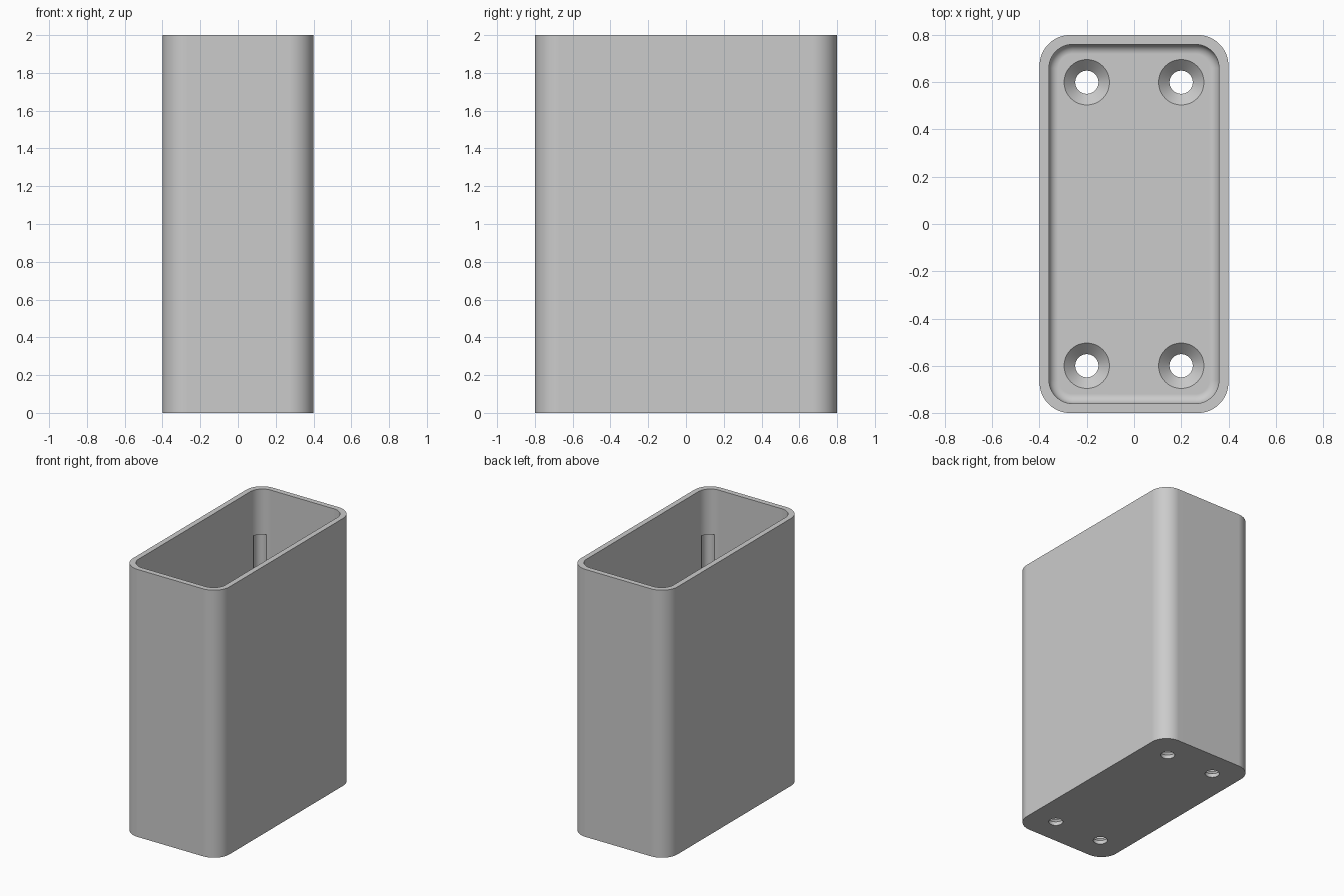
import bpy, bmesh, math

if "Cube" in bpy.data.objects:
    bpy.data.objects.remove(bpy.data.objects["Cube"])

HX, HY, H = 0.4, 0.8, 2.0
WALL, FLOOR, R, FILLET = 0.04, 0.075, 0.13, 0.04
ARC = 12

grey = bpy.data.materials.new("plain_grey")
grey.use_nodes = True
colour = (0.6, 0.6, 0.6, 1)
grey.diffuse_color = colour
grey.node_tree.nodes["Principled BSDF"].inputs["Base Color"].default_value = colour


def rounded_loop(bm, inset, radius, z):
    """Ring of vertices around a rounded rectangle."""
    cx, cy = HX - inset - radius, HY - inset - radius
    ring = []
    for q, (sx, sy) in enumerate([(1, 1), (-1, 1), (-1, -1), (1, -1)]):
        for i in range(ARC + 1):
            a = math.pi / 2 * (q + i / ARC)
            ring.append(bm.verts.new((sx * cx + radius * math.cos(a),
                                      sy * cy + radius * math.sin(a), z)))
    return ring


def circle_loop(bm, x, y, radius, z, n=48):
    return [bm.verts.new((x + radius * math.cos(2 * math.pi * i / n),
                          y + radius * math.sin(2 * math.pi * i / n), z)) for i in range(n)]


def skin(bm, rings):
    """Join consecutive rings and cap both ends."""
    for a, b in zip(rings, rings[1:]):
        for i in range(len(a)):
            j = (i + 1) % len(a)
            bm.faces.new((a[i], a[j], b[j], b[i]))
    bm.faces.new(rings[0][::-1])
    bm.faces.new(rings[-1])


def finish(bm, name):
    bmesh.ops.recalc_face_normals(bm, faces=bm.faces)
    mesh = bpy.data.meshes.new(name)
    bm.to_mesh(mesh)
    bm.free()
    mesh.materials.append(grey)
    obj = bpy.data.objects.new(name, mesh)
    bpy.context.collection.objects.link(obj)
    return obj


# Open box: outer wall, rim, inner wall, filleted floor
bm = bmesh.new()
inner_r = 0.1
rings = [rounded_loop(bm, 0, R, 0), rounded_loop(bm, 0, R, H),
         rounded_loop(bm, WALL, inner_r, H)]
for i in range(7):
    a = math.pi / 2 * i / 6
    d = FILLET * (1 - math.cos(a))
    rings.append(rounded_loop(bm, WALL + d, inner_r - d,
                              FLOOR + FILLET * (1 - math.sin(a))))
skin(bm, rings)
box = finish(bm, "box_body")

# Cutters: countersunk floor holes and blind corner grooves
bm = bmesh.new()
HOLE, SINK = 0.049, 0.096
depth = SINK - HOLE
for sx in (-1, 1):
    for sy in (-1, 1):
        x, y = sx * 0.2, sy * 0.6
        skin(bm, [circle_loop(bm, x, y, r, z) for r, z in
                  [(HOLE, -0.1), (HOLE, FLOOR - depth),
                   (SINK, FLOOR), (SINK + 0.01, FLOOR + 0.01)]])
        off = 0.085 * math.sqrt(0.5)
        gx = sx * (HX - WALL - inner_r + off)
        gy = sy * (HY - WALL - inner_r + off)
        skin(bm, [circle_loop(bm, gx, gy, 0.045, z, 24) for z in (0.15, 1.66)])
cutter = finish(bm, "hole_cutter")
cutter.hide_render = True

bpy.context.view_layer.objects.active = box
box.select_set(True)
cut = box.modifiers.new("holes", 'BOOLEAN')
cut.operation = 'DIFFERENCE'
cut.solver = 'EXACT'
cut.object = cutter
bpy.ops.object.modifier_apply(modifier=cut.name)
bpy.data.objects.remove(cutter)

# Smooth curves with crisp edges and flat sides
bpy.ops.object.shade_smooth_by_angle(angle=math.radians(30))
weighted = box.modifiers.new("flat_sides", 'WEIGHTED_NORMAL')
weighted.keep_sharp = True
